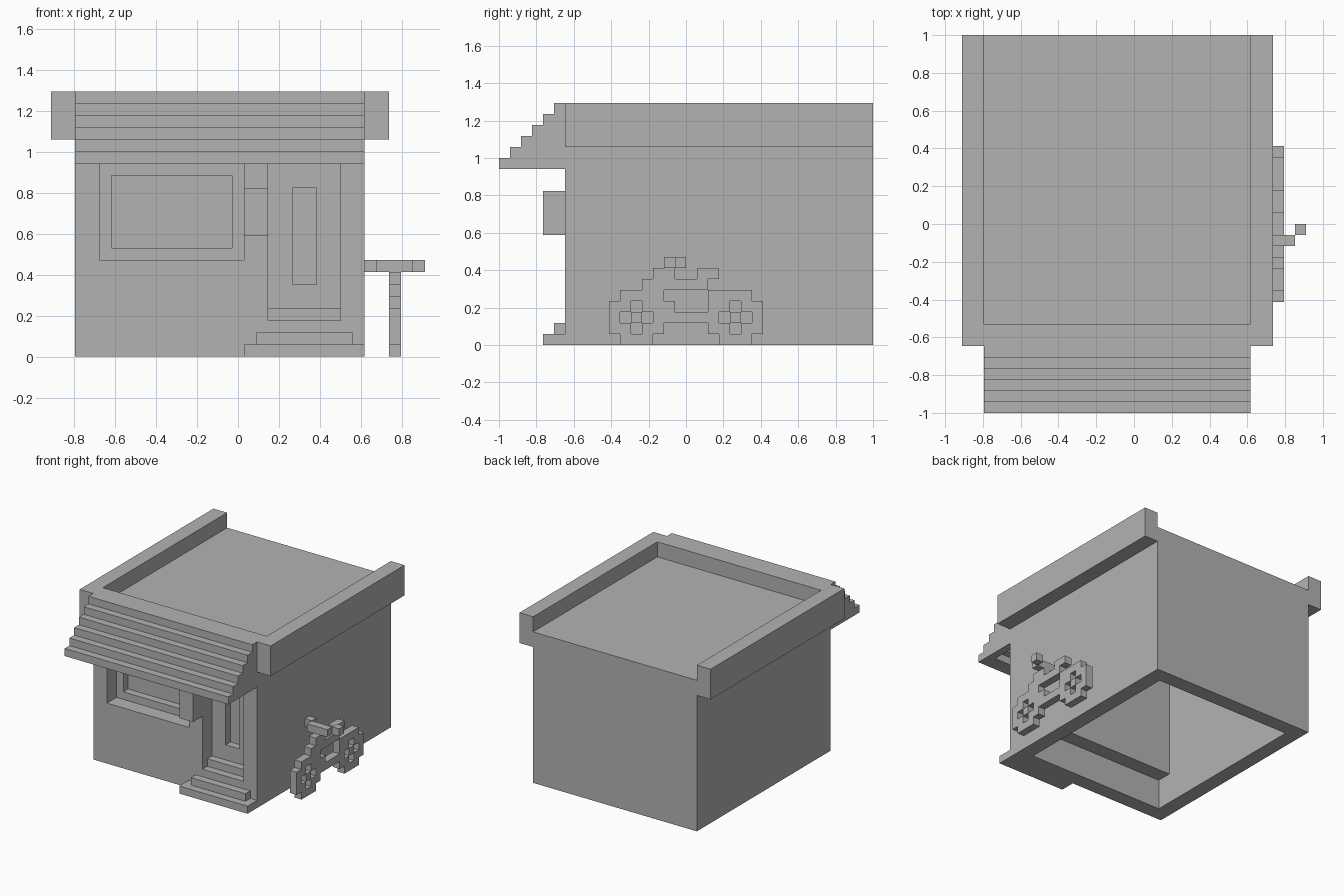
import bpy
import bmesh
from mathutils import Vector

cube = bpy.data.objects.get("Cube")
if cube:
    bpy.data.objects.remove(cube, do_unlink=True)

U = 1 / 17  # one block of the building grid

grey = bpy.data.materials.new("plain grey")
grey.use_nodes = True
grey.diffuse_color = (0.45, 0.45, 0.45, 1)
grey.node_tree.nodes["Principled BSDF"].inputs["Base Color"].default_value = grey.diffuse_color


def finish(name, bm):
    bmesh.ops.recalc_face_normals(bm, faces=bm.faces)
    mesh = bpy.data.meshes.new(name)
    bm.to_mesh(mesh)
    bm.free()
    mesh.materials.append(grey)
    obj = bpy.data.objects.new(name, mesh)
    bpy.context.collection.objects.link(obj)
    return obj


def blocks(name, *ranges):
    """One object from boxes, each given as (x0, x1, y0, y1, z0, z1) in blocks."""
    bm = bmesh.new()
    for x0, x1, y0, y1, z0, z1 in ranges:
        made = bmesh.ops.create_cube(bm, size=1)
        for v in made["verts"]:
            v.co = Vector((x1 if v.co.x > 0 else x0,
                           y1 if v.co.y > 0 else y0,
                           z1 if v.co.z > 0 else z0)) * U
    return finish(name, bm)


def apply_modifier(obj, mod):
    bpy.context.view_layer.objects.active = obj
    bpy.ops.object.modifier_apply(modifier=mod.name)


def cut(obj, *box):
    cutter = blocks("cutter", box)
    cutter.hide_render = True
    mod = obj.modifiers.new("cut", "BOOLEAN")
    mod.operation = "DIFFERENCE"
    mod.solver = "EXACT"
    mod.object = cutter
    apply_modifier(obj, mod)
    bpy.data.objects.remove(cutter, do_unlink=True)


# Building shell, hollow and open below, with a thicker upper front wall
LEFT, RIGHT, FRONT, BACK = 10.5, -13.5, -11, 17
shell = blocks("building_shell", (RIGHT, LEFT, FRONT, BACK, 0, 22))
cut(shell, RIGHT - 1, LEFT + 1, -9, BACK + 1, 20, 23)   # sunken roof
cut(shell, -11.5, 8.5, -9, 15, -1, 4)                   # lower interior
cut(shell, -11.5, 8.5, -7, 15, 3.5, 18)                 # upper interior
cut(shell, -11.5, 0.5, -12, -9, 8, 16)                  # window recess
cut(shell, -10.5, -0.5, -9.5, -8, 9, 15)                # window pane
cut(shell, 2.5, 8.5, -12, -10, 3, 16)                   # door sill
cut(shell, 2.5, 8.5, -10.5, -9, 4, 16)                  # door recess
cut(shell, 4.5, 6.5, -9.5, -8, 6, 14)                   # door pane

# Roof side trims
for name, x in (("left_roof_trim", LEFT), ("right_roof_trim", RIGHT - 2)):
    blocks(name, (x, x + 2, FRONT, BACK, 18, 22))

# Stepped awning: thin slats between two solid ends
slats, ends = [], []
for k in range(6):
    y, z = -17 + k, 16 + k
    slats.append((RIGHT + 1, LEFT - 1, y, min(y + 2, FRONT), z, z + 1))
    for x in (RIGHT, LEFT - 1):
        ends.append((x, x + 1, y, FRONT, z, z + 1))
blocks("awning_slats", *slats)
blocks("awning_ends", *ends)

# Entrance steps and hanging sign
blocks("lower_step", (0.5, LEFT, -13, FRONT, 0, 1))
blocks("upper_step", (1.5, 9.5, -12, FRONT, 1, 2))
blocks("hanging_sign", (0.5, 2.5, -13, FRONT, 10, 14))

# Bicycle body, drawn as rows of blocks from the top down
BICYCLE = (
    "....#...##....",
    "...######.....",
    ".####....####.",
    "##.###...##.##",
    "#.#.#####.#.#.".replace("#.#.#####.#.#.", "#.#.######.#.#"),
    "##.##....##.##",
    ".###......###.",
)
bm = bmesh.new()
for row, line in enumerate(BICYCLE):
    for col, mark in enumerate(line):
        if mark == "#":
            y, z = col - 7, len(BICYCLE) - 1 - row
            corners = ((y, z), (y + 1, z), (y + 1, z + 1), (y, z + 1))
            bm.faces.new([bm.verts.new(Vector((13, a, b)) * U) for a, b in corners])
bmesh.ops.remove_doubles(bm, verts=bm.verts, dist=U / 10)
bicycle = finish("bicycle_body", bm)
solid = bicycle.modifiers.new("thickness", "SOLIDIFY")
solid.thickness = U
solid.offset = 0
apply_modifier(bicycle, solid)

# Handlebar with swept-back grips
blocks("handlebar", (11.5, 14.5, -2, -1, 7, 8))
blocks("handlebar_stem", (12.5, 13.5, -3, -1, 6, 7))
blocks("handlebar_grips", (10.5, 11.5, -1, 0, 7, 8), (14.5, 15.5, -1, 0, 7, 8))
